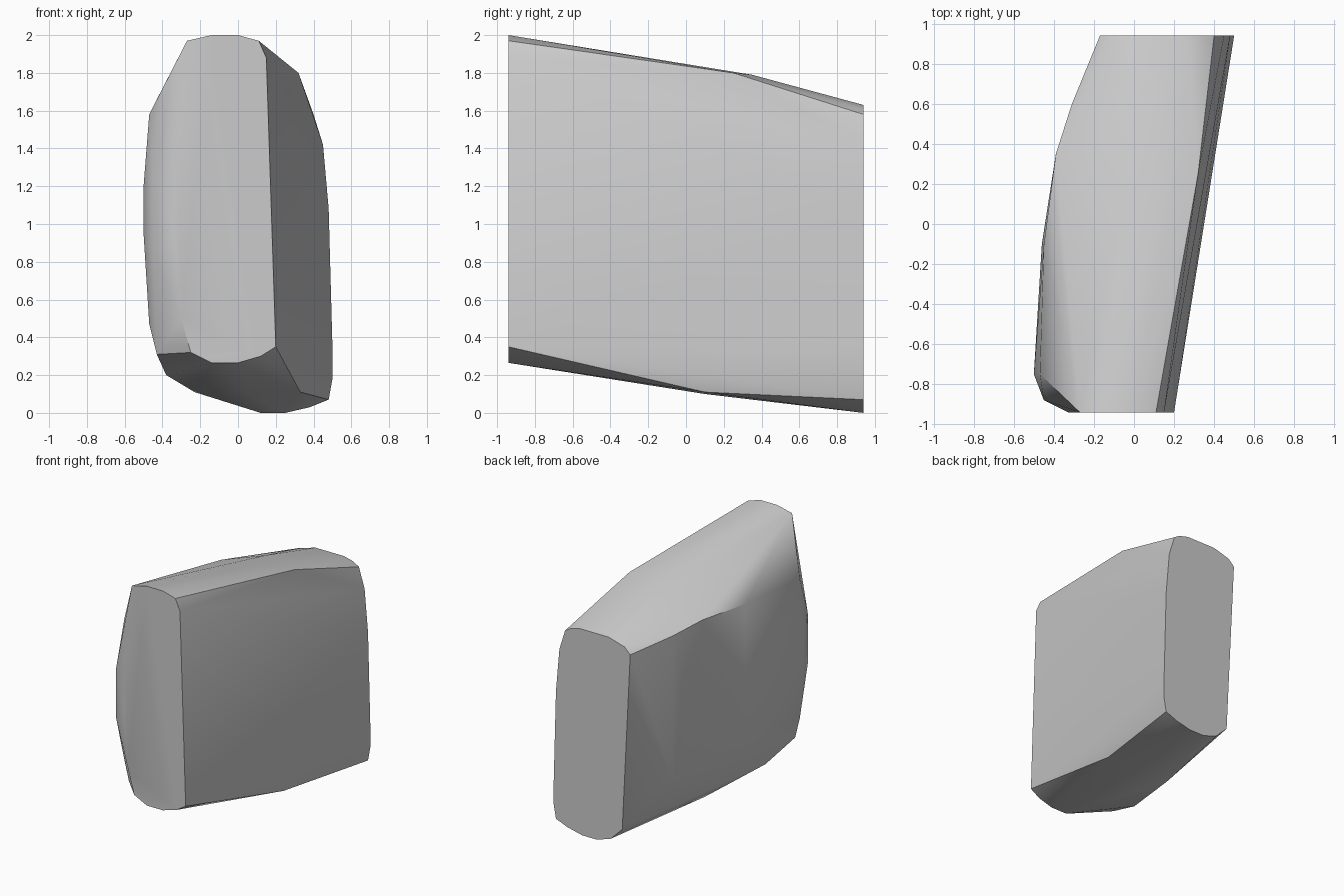
import bpy
import bmesh
from math import radians

# Remove the default object
default_cube = bpy.data.objects.get("Cube")
if default_cube is not None:
    bpy.data.objects.remove(default_cube, do_unlink=True)

FRONT_Y, BACK_Y = -0.94, 0.94


def make_material(name, colour):
    """One plain colour for both the viewport and the render."""
    material = bpy.data.materials.new(name)
    material.use_nodes = True
    material.diffuse_color = colour
    shader = material.node_tree.nodes["Principled BSDF"]
    shader.inputs["Base Color"].default_value = colour
    shader.inputs["Roughness"].default_value = 0.7
    return material


def cross_section(y, outline):
    """Place a flat (x, z) outline at a given depth."""
    return [(x, y, z) for x, z in outline]


def make_convex_block(name, points, material):
    """Wrap the sections in one tight skin and merge its flat regions."""
    mesh = bpy.data.meshes.new(name)
    bm = bmesh.new()
    for point in points:
        bm.verts.new(point)
    hull = bmesh.ops.convex_hull(bm, input=bm.verts[:], use_existing_faces=False)
    unused = [v for v in bm.verts if not v.link_faces]
    bmesh.ops.delete(bm, geom=unused, context="VERTS")
    bmesh.ops.dissolve_limit(bm, angle_limit=radians(1), verts=bm.verts[:],
                             edges=bm.edges[:])
    bmesh.ops.recalc_face_normals(bm, faces=bm.faces[:])
    bm.to_mesh(mesh)
    bm.free()
    mesh.materials.append(material)
    block = bpy.data.objects.new(name, mesh)
    bpy.context.collection.objects.link(block)
    return block


# Narrow front end, leaning slightly
front_end = cross_section(FRONT_Y, [
    (-.27, 1.97), (-.14, 2), (0, 2), (.11, 1.97), (.15, 1.88),
    (.2, .35), (.12, .3), (0, .265), (-.14, .265), (-.25, .32),
    (-.3, .5), (-.33, .9), (-.33, 1.3)])

# Lower back end, shifted to the side
back_end = cross_section(BACK_Y, [
    (-.17, 1.54), (-.12, 1.59), (.02, 1.63), (.27, 1.63), (.35, 1.61),
    (.4, 1.58), (.45, 1.42), (.48, 1.08), (.5, .35), (.5, .18),
    (.48, .07), (.38, .03), (.25, 0), (.12, 0), (0, .04), (-.1, .14)])

# Rounded cheek just behind the front end
cheek = cross_section(-.75, [
    (-.47, 1.58), (-.5, 1.2), (-.5, .95), (-.47, .47), (-.43, .31)])
cheek += cross_section(-.88, [(-.45, 1.25), (-.45, .85)])

# Bulging side, shoulder and belly through the middle
middle = cross_section(-.45, [(-.38, .2), (.02, .19)])
middle += cross_section(-.1, [(-.45, 1.62), (-.46, .5), (-.28, .15)])
middle += cross_section(.1, [(-.23, .11), (.05, .1), (.33, .11)])
middle += cross_section(.35, [(-.39, 1.65), (-.38, .5), (0, 1.79), (.22, 1.79)])
middle += cross_section(.25, [(.32, 1.8)])
middle += cross_section(.6, [(-.31, 1.6), (-.3, .5)])

grey = make_material("plain grey", (.6, .6, .6, 1))
body = make_convex_block("rounded_block", front_end + back_end + cheek + middle, grey)

# Soft sides with crisp end caps
bpy.ops.object.select_all(action="DESELECT")
body.select_set(True)
bpy.context.view_layer.objects.active = body
bpy.ops.object.shade_smooth_by_angle(angle=radians(35))
